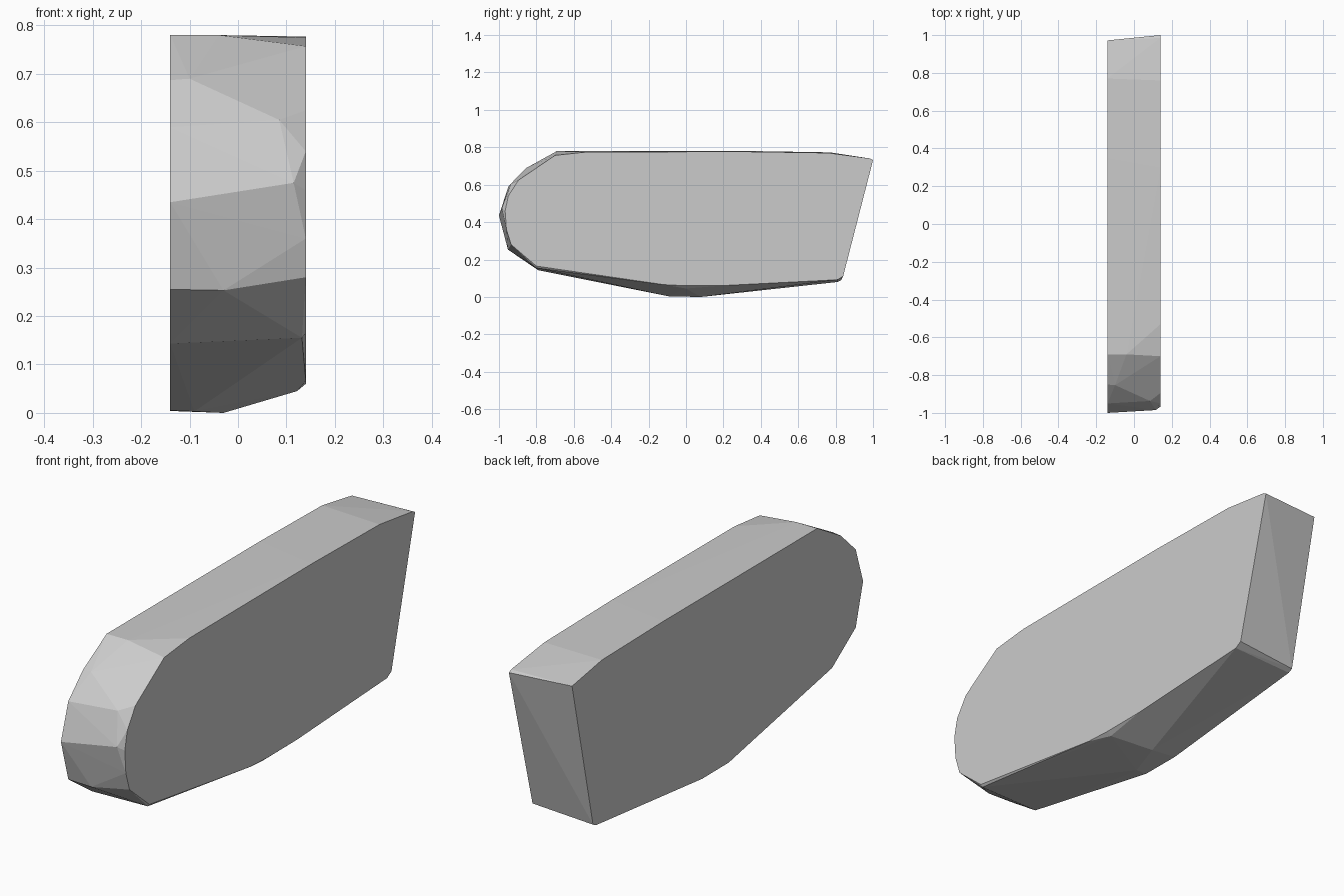
import bpy, bmesh

W = 0.14  # half width of the slab

# Outline (y, z) of the left side, slightly larger
left = [(-0.69, 0.78), (-0.85, 0.687), (-0.95, 0.59), (-1.0, 0.435),
        (-0.95, 0.255), (-0.79, 0.143), (-0.09, 0.005), (0.09, 0.004),
        (0.81, 0.08), (0.83, 0.09), (0.972, 0.738), (0.77, 0.773), (0.35, 0.78)]

# Outline (y, z) of the right side
right = [(-0.53, 0.775), (-0.70, 0.757), (-0.895, 0.625), (-0.95, 0.54),
         (-0.967, 0.46), (-0.96, 0.36), (-0.935, 0.28), (-0.80, 0.165),
         (-0.12, 0.066), (0.0, 0.06), (0.20, 0.061), (0.81, 0.092),
         (0.84, 0.11), (1.0, 0.732), (0.985, 0.74), (0.76, 0.77), (0.30, 0.777)]

# Corners of the facets running across the rim (x, y, z)
rim = [(0.115, -0.985, 0.475), (0.085, -0.937, 0.605), (-0.10, -0.853, 0.69),
       (-0.03, -0.952, 0.253), (0.132, -0.80, 0.155), (-0.04, -0.69, 0.78),
       (-0.03, 0.08, 0.0), (-0.09, -0.09, 0.003), (0.122, 0.0, 0.045)]

points = [(-W, y, z) for y, z in left] + [(W, y, z) for y, z in right] + rim

# Faceted convex body
bm = bmesh.new()
verts = [bm.verts.new(p) for p in points]
hull = bmesh.ops.convex_hull(bm, input=verts)
loose = [v for v in bm.verts if not v.link_faces]
bmesh.ops.delete(bm, geom=loose, context='VERTS')
bmesh.ops.dissolve_limit(bm, angle_limit=0.002, verts=bm.verts[:], edges=bm.edges[:])
bmesh.ops.recalc_face_normals(bm, faces=bm.faces[:])

mesh = bpy.data.meshes.new("rounded_slab")
bm.to_mesh(mesh)
bm.free()
slab = bpy.data.objects.new("rounded_slab", mesh)
bpy.context.collection.objects.link(slab)

grey = bpy.data.materials.new("light_grey")
grey.diffuse_color = (0.6, 0.6, 0.6, 1)
mesh.materials.append(grey)
